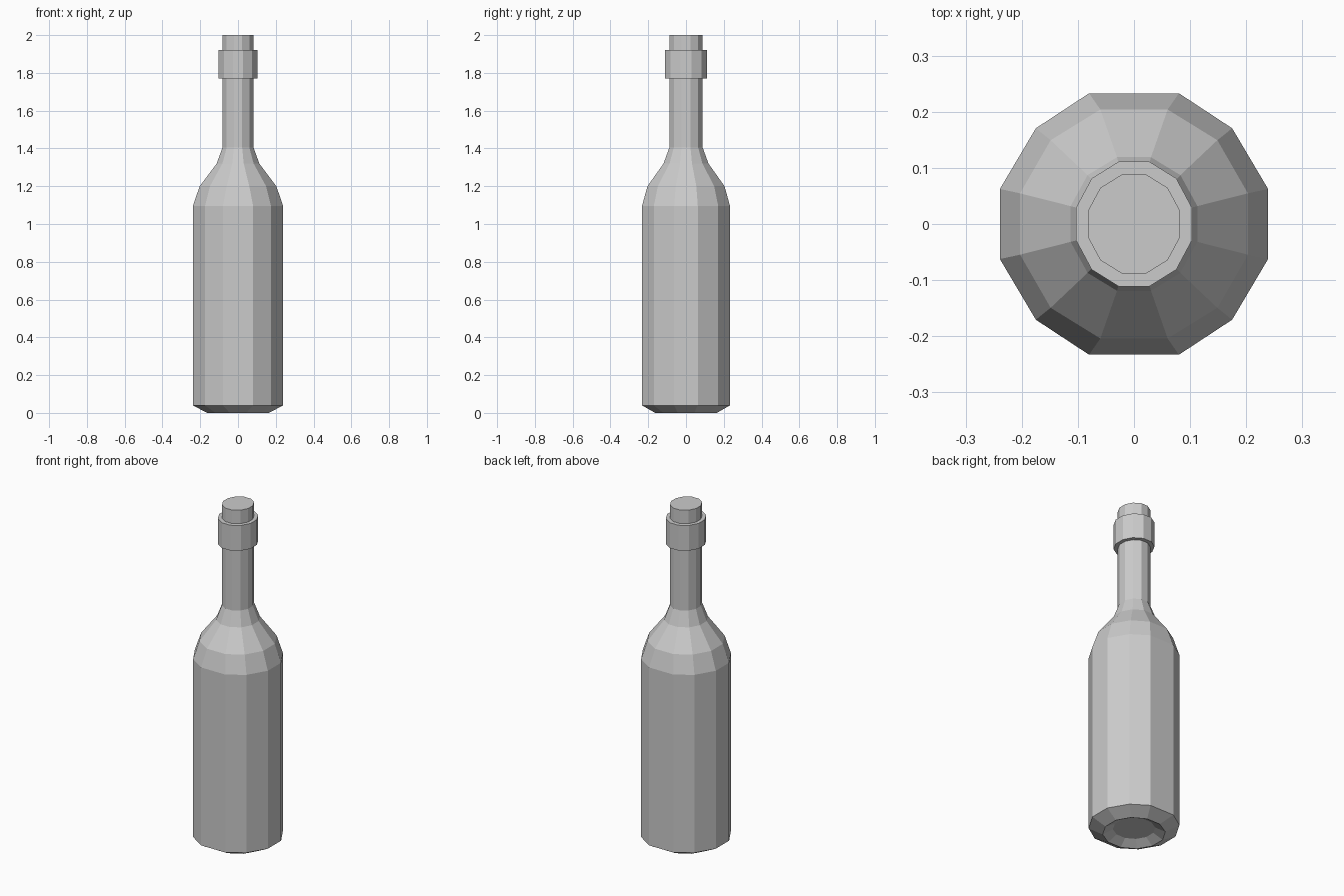
import bpy, bmesh
from math import sin, cos, pi

if "Cube" in bpy.data.objects:
    bpy.data.objects.remove(bpy.data.objects["Cube"])

SIDES = 12


def section(rx, ry, flat_x=None):
    """Twelve-sided outline with flats on the axes; rx, ry are half widths.
    flat_x optionally widens the front and back flats."""
    k = cos(pi / SIDES)
    pts = []
    for i in range(SIDES):
        a = (i + 0.5) * 2 * pi / SIDES
        x, y = rx * cos(a) / k, ry * sin(a) / k
        if flat_x and abs(cos(a)) < 0.5:
            x = flat_x if x > 0 else -flat_x
        pts.append((x, y))
    return pts


def loft(name, rings):
    """Skin a stack of (z, rx, ry, flat_x) rings and cap both ends."""
    bm = bmesh.new()
    loops = [[bm.verts.new((x, y, z)) for x, y in section(rx, ry, fx)]
             for z, rx, ry, fx in rings]
    for low, high in zip(loops, loops[1:]):
        for i in range(SIDES):
            j = (i + 1) % SIDES
            bm.faces.new((low[i], low[j], high[j], high[i]))
    bm.faces.new(loops[0][::-1])
    bm.faces.new(loops[-1])
    bmesh.ops.recalc_face_normals(bm, faces=bm.faces)
    mesh = bpy.data.meshes.new(name)
    bm.to_mesh(mesh)
    bm.free()
    obj = bpy.data.objects.new(name, mesh)
    bpy.context.collection.objects.link(obj)
    return obj


# Bottle: hollowed base, body, shoulder, neck, collar and stopper
loft("bottle", [
    (0.03, 0.11, 0.11, None),       # recess under the base
    (0.00, 0.164, 0.163, None),     # standing rim
    (0.04, 0.239, 0.233, 0.08),     # body
    (1.095, 0.239, 0.233, 0.08),
    (1.20, 0.203, 0.204, 0.06),     # shoulder
    (1.32, 0.113, 0.119, None),
    (1.405, 0.082, 0.088, None),    # neck
    (1.77, 0.082, 0.088, None),
    (1.77, 0.103, 0.111, None),     # collar
    (1.92, 0.103, 0.111, None),
    (1.92, 0.082, 0.088, None),     # stopper
    (2.00, 0.082, 0.088, None),
])
